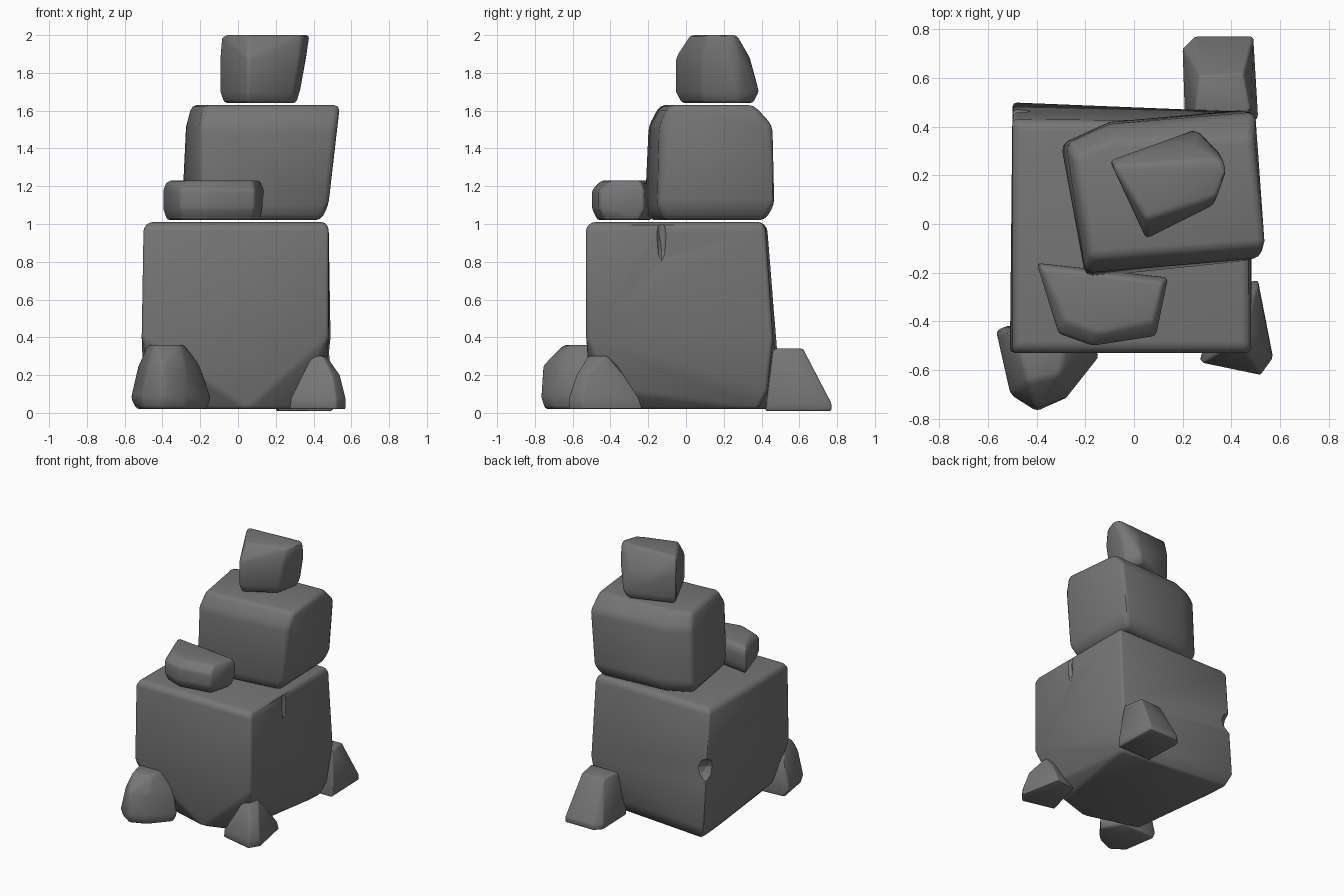
import bpy
import bmesh
from math import radians
from mathutils import Vector

old = bpy.data.objects.get("Cube")
if old:
    bpy.data.objects.remove(old, do_unlink=True)

# One stone colour for the whole stack
stone = bpy.data.materials.new("dark grey stone")
stone.use_nodes = True
colour = (.18, .18, .18, 1)
stone.diffuse_color = colour
stone.node_tree.nodes["Principled BSDF"].inputs["Base Color"].default_value = colour


def activate(obj):
    bpy.ops.object.select_all(action='DESELECT')
    obj.select_set(True)
    bpy.context.view_layer.objects.active = obj


def make_rock(name, rings, softness):
    """Wrap a hull around horizontal rings {height: outline}, then wear its edges."""
    bm = bmesh.new()
    for height, outline in rings.items():
        for x, y in outline:
            bm.verts.new((x, y, height))
    hull = bmesh.ops.convex_hull(bm, input=bm.verts)
    unused = {v for key in ("geom_interior", "geom_unused") for v in hull[key]
              if isinstance(v, bmesh.types.BMVert) and v.is_valid}
    bmesh.ops.delete(bm, geom=list(unused), context='VERTS')
    bmesh.ops.dissolve_limit(bm, angle_limit=radians(5), verts=bm.verts, edges=bm.edges)
    worn = [e for e in bm.edges if e.calc_face_angle(0) > radians(20)]
    bmesh.ops.bevel(bm, geom=worn, offset=softness, offset_type='OFFSET',
                    segments=2, profile=.5, affect='EDGES', clamp_overlap=True)
    bmesh.ops.recalc_face_normals(bm, faces=bm.faces)
    mesh = bpy.data.meshes.new(name)
    bm.to_mesh(mesh)
    bm.free()
    mesh.materials.append(stone)
    obj = bpy.data.objects.new(name, mesh)
    bpy.context.collection.objects.link(obj)
    activate(obj)
    bpy.ops.object.shade_smooth_by_angle(angle=radians(45))
    return obj


def chip(rock, location, size):
    """Knock a faceted dent out of a rock."""
    bpy.ops.mesh.primitive_ico_sphere_add(subdivisions=2, radius=1, location=location)
    cutter = bpy.context.object
    cutter.name = "chip_cutter"
    cutter.scale = Vector(size)
    cutter.hide_render = True
    cutter.data.materials.append(stone)
    cut = rock.modifiers.new("chip", 'BOOLEAN')
    cut.operation = 'DIFFERENCE'
    cut.solver = 'EXACT'
    cut.object = cutter
    activate(rock)
    bpy.ops.object.modifier_apply(modifier=cut.name)
    bpy.data.objects.remove(cutter, do_unlink=True)
    bpy.ops.object.shade_smooth_by_angle(angle=radians(45))


# Large base boulder, undercut at its front lower corners
boulder = make_rock("base_boulder", {
    .02: [(-.36, -.38), (.05, -.5), (.3, -.42), (.43, .38), (-.46, .46)],
    .12: [(-.45, -.42), (.4, -.4), (.46, .43), (-.5, .5)],
    .4: [(-.51, -.53), (.48, -.53), (.49, .46), (-.51, .47)],
    .98: [(-.5, -.53), (.48, -.53), (.48, .42), (-.5, .43)],
    1.01: [(-.47, -.5), (.46, -.5), (.46, .4), (-.47, .4)],
}, .035)
chip(boulder, (-.53, .5, .56), (.11, .11, .1))
chip(boulder, (.51, -.13, .94), (.05, .03, .17))

# Middle boulder, leaning slightly to the left
make_rock("middle_boulder", {
    1.02: [(-.27, .29), (-.19, -.2), (.2, -.15), (.44, -.12), (.42, .42), (-.1, .38)],
    1.1: [(-.3, .33), (-.2, -.22), (.2, -.17), (.48, -.15), (.46, .47), (-.1, .42)],
    1.52: [(-.28, .33), (-.2, -.2), (.52, -.14), (.5, .46), (-.1, .41)],
    1.63: [(-.25, .28), (-.18, -.14), (.2, -.1), (.54, -.09), (.49, .36), (-.1, .34)],
}, .03)

# Small capstone with a sloping back
make_rock("capstone", {
    1.64: [(-.08, .25), (.05, -.03), (.27, .09), (.31, .28), (.23, .36)],
    1.7: [(-.1, .26), (.05, -.06), (.3, .08), (.33, .28), (.26, .39)],
    1.88: [(-.1, .26), (.05, -.06), (.33, .08), (.36, .28), (.25, .34)],
    2: [(-.09, .24), (.05, .02), (.34, .11), (.38, .22), (.36, .27)],
}, .018)

# Flat stone resting on the front ledge
make_rock("ledge_stone", {
    1.02: [(-.38, -.18), (-.3, -.42), (-.17, -.47), (.07, -.43), (.12, -.25)],
    1.08: [(-.4, -.16), (-.31, -.45), (-.17, -.5), (.09, -.46), (.13, -.22)],
    1.18: [(-.4, -.16), (-.31, -.45), (-.17, -.5), (.09, -.46), (.14, -.22)],
    1.23: [(-.38, -.18), (-.28, -.4), (-.15, -.45), (.08, -.4), (.12, -.24)],
}, .015)

# Three wedge stones around the foot
make_rock("front_right_foot_stone", {
    .02: [(-.54, -.42), (-.5, -.68), (-.4, -.75), (-.28, -.7), (-.16, -.56), (-.25, -.4)],
    .08: [(-.57, -.44), (-.51, -.7), (-.4, -.77), (-.28, -.72), (-.14, -.54)],
    .25: [(-.53, -.44), (-.48, -.68), (-.4, -.76), (-.28, -.68), (-.2, -.5)],
    .36: [(-.48, -.5), (-.44, -.65), (-.3, -.62), (-.28, -.48)],
}, .025)
make_rock("front_left_foot_stone", {
    .02: [(.27, -.56), (.52, -.62), (.57, -.54), (.51, -.23), (.35, -.25)],
    .08: [(.28, -.57), (.52, -.62), (.57, -.55), (.51, -.25)],
    .2: [(.35, -.54), (.5, -.58), (.54, -.52), (.48, -.33)],
    .3: [(.39, -.5), (.45, -.52), (.47, -.42), (.4, -.4)],
}, .02)
make_rock("back_foot_stone", {
    .01: [(.21, .42), (.2, .72), (.25, .77), (.49, .77), (.5, .42)],
    .05: [(.21, .42), (.2, .72), (.25, .77), (.49, .77), (.51, .44)],
    .34: [(.25, .46), (.27, .61), (.45, .62), (.48, .46)],
}, .02)
